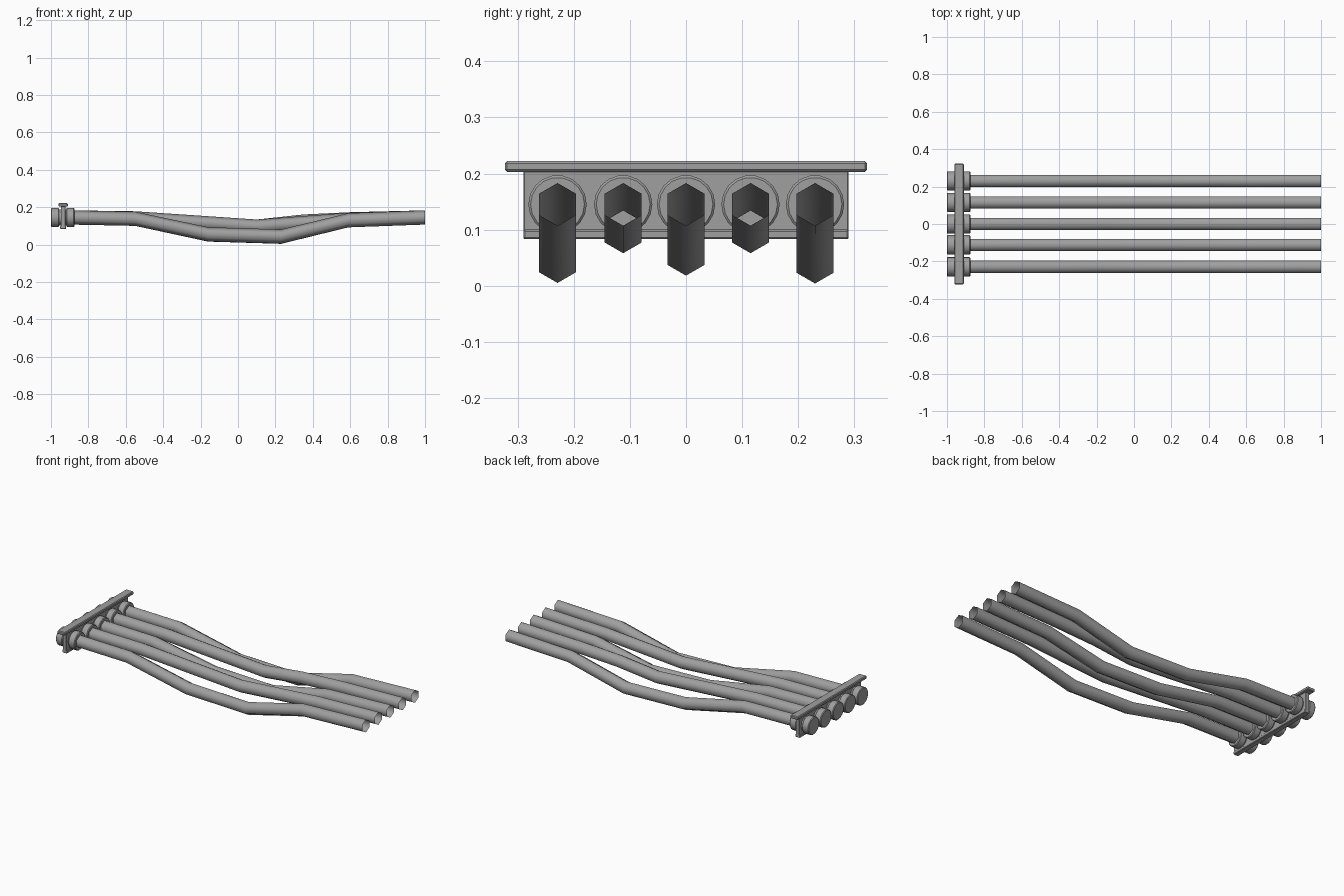
import bpy, bmesh, math
from mathutils import Matrix, Vector

if "Cube" in bpy.data.objects:
    bpy.data.objects.remove(bpy.data.objects["Cube"])

# One shared grey
grey = bpy.data.materials.new("grey_metal")
grey.use_nodes = True
COLOUR = (0.35, 0.35, 0.35, 1)
grey.diffuse_color = COLOUR
grey.node_tree.nodes["Principled BSDF"].inputs["Base Color"].default_value = COLOUR

AXIS_Z = 0.145
TUBE_R = 0.038


def finish(bm, name, angle):
    bmesh.ops.recalc_face_normals(bm, faces=bm.faces)
    mesh = bpy.data.meshes.new(name)
    bm.to_mesh(mesh)
    bm.free()
    mesh.materials.append(grey)
    ob = bpy.data.objects.new(name, mesh)
    bpy.context.collection.objects.link(ob)
    bpy.ops.object.select_all(action='DESELECT')
    ob.select_set(True)
    bpy.context.view_layer.objects.active = ob
    bpy.ops.object.shade_smooth_by_angle(angle=math.radians(angle))
    return ob


def box(name, lo, hi, bevel):
    bm = bmesh.new()
    lo, hi = Vector(lo), Vector(hi)
    bmesh.ops.create_cube(bm, size=1)
    bmesh.ops.scale(bm, vec=hi - lo, verts=bm.verts)
    bmesh.ops.translate(bm, vec=(lo + hi) / 2, verts=bm.verts)
    bmesh.ops.bevel(bm, geom=bm.edges[:], offset=bevel, segments=1, affect='EDGES')
    return finish(bm, name, 20)


def cylinder(name, x0, x1, y, radius, bevel=0.004):
    bm = bmesh.new()
    place = Matrix.Translation(((x0 + x1) / 2, y, AXIS_Z)) @ Matrix.Rotation(math.pi / 2, 4, 'Y')
    bmesh.ops.create_cone(bm, cap_ends=True, segments=18, radius1=radius, radius2=radius,
                          depth=x1 - x0, matrix=place)
    rims = [e for e in bm.edges if any(len(f.verts) > 4 for f in e.link_faces)]
    bmesh.ops.bevel(bm, geom=rims, offset=bevel, segments=1, affect='EDGES')
    return finish(bm, name, 35)


def tube(name, y, path):
    # Open six-sided sleeve swept through (x, z) points
    bm = bmesh.new()
    rings = []
    for x, z in path:
        rings.append([bm.verts.new((x, y + TUBE_R * math.sin(k * math.pi / 3),
                                    z + TUBE_R * math.cos(k * math.pi / 3))) for k in range(6)])
    for a, b in zip(rings, rings[1:]):
        for k in range(6):
            n = (k + 1) % 6
            bm.faces.new((a[k], a[n], b[n], b[k]))
    return finish(bm, name, 80)


# Connector bar: top rail, upright plate and lower lip
box("top_rail", (-0.96, -0.323, 0.203), (-0.91, 0.323, 0.222), 0.004)
box("upright_plate", (-0.947, -0.29, 0.083), (-0.923, 0.29, 0.206), 0.002)
box("lower_lip", (-0.951, -0.29, 0.083), (-0.919, 0.29, 0.1), 0.003)

# Sagging tube paths between the two level ends
start, end = (-0.9, AXIS_Z), (1.0, AXIS_Z)


def sag(drop):
    return [start, (-0.55, 0.138), (-0.16, 0.054 + drop), (0.23, 0.042 + drop), (0.59, 0.13), end]


shallow = [start, (-0.55, 0.14), (0.1, 0.096), (0.6, 0.133), end]
shallow_bent = [start, (-0.55, 0.14), (0.1, 0.096), (0.35, 0.123), (0.6, 0.135), end]
tubes = [
    ("right_outer", -0.229, sag(0.001)),
    ("right_inner", -0.112, shallow),
    ("middle", 0.0, sag(0.014)),
    ("left_inner", 0.115, shallow_bent),
    ("left_outer", 0.23, sag(0.0)),
]

# Each tube has an end cap, a neck through the plate and an inner collar
for side, y, path in tubes:
    tube(side + "_tube", y, path)
    cylinder(side + "_end_cap", -1.0, -0.957, y, 0.052)
    cylinder(side + "_neck", -0.965, -0.905, y, 0.044)
    cylinder(side + "_collar", -0.918, -0.875, y, 0.052)
